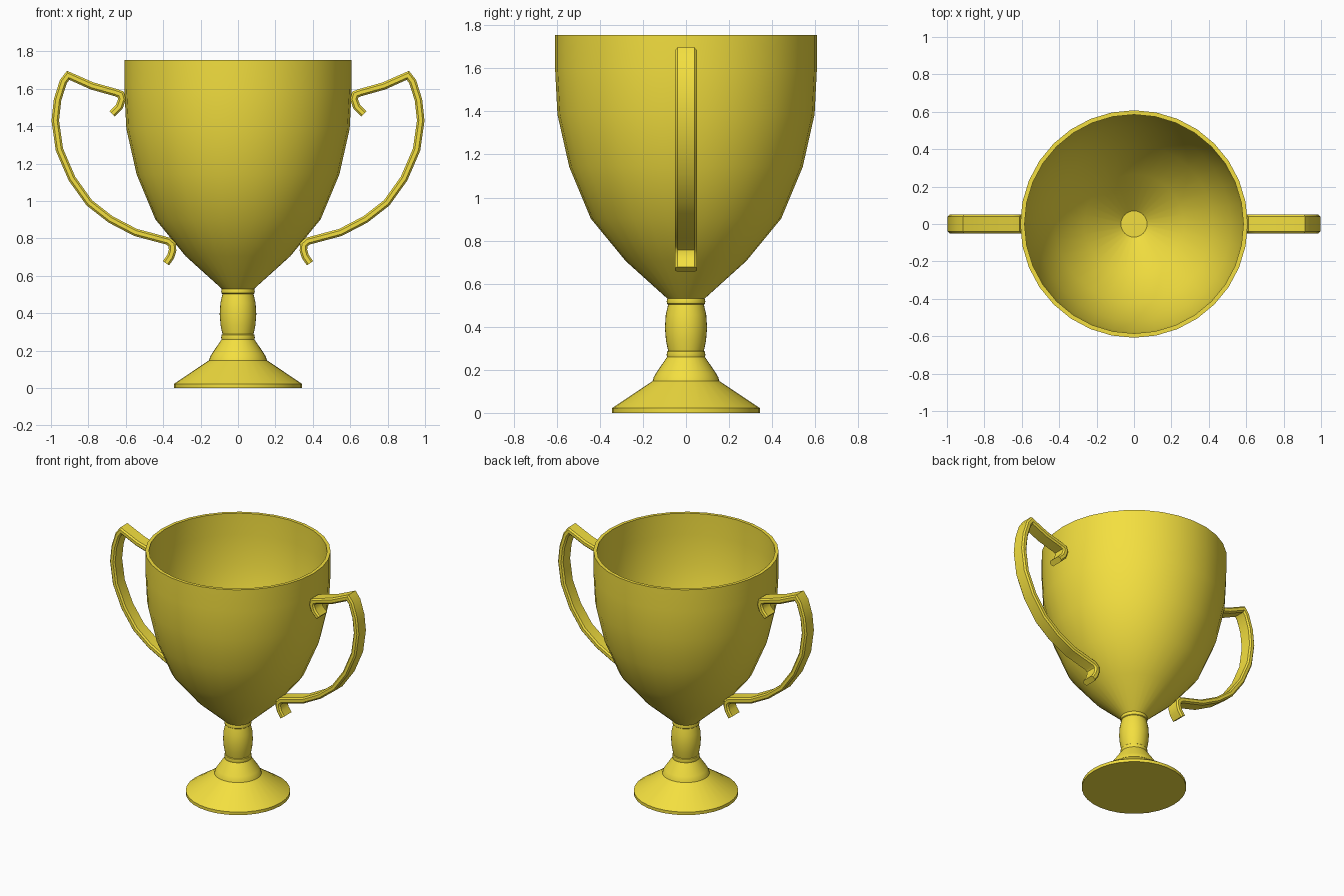
import bpy, bmesh, math
from mathutils import Vector

if "Cube" in bpy.data.objects:
    bpy.data.objects.remove(bpy.data.objects["Cube"])

gold = bpy.data.materials.new("gold")
gold.diffuse_color = (0.9, 0.74, 0.05, 1)
gold.use_nodes = True
gold.node_tree.nodes["Principled BSDF"].inputs["Base Color"].default_value = gold.diffuse_color


def finish(bm, name, angle):
    bmesh.ops.recalc_face_normals(bm, faces=bm.faces)
    mesh = bpy.data.meshes.new(name)
    bm.to_mesh(mesh)
    bm.free()
    ob = bpy.data.objects.new(name, mesh)
    bpy.context.collection.objects.link(ob)
    mesh.materials.append(gold)
    bpy.ops.object.select_all(action='DESELECT')
    ob.select_set(True)
    bpy.context.view_layer.objects.active = ob
    bpy.ops.object.shade_smooth_by_angle(angle=math.radians(angle))
    return ob


def skin(bm, rings, loop=True):
    """Join consecutive rings of vertices with quads."""
    for a, b in zip(rings, rings[1:]):
        n = len(a)
        for i in range(n):
            j = (i + 1) % n
            bm.faces.new((a[i], a[j], b[j], b[i]))
    bm.faces.new(rings[0])
    bm.faces.new(rings[-1])


def lathe(name, profile, sides=32):
    bm = bmesh.new()
    rings = [[bm.verts.new((r * math.cos(math.tau * i / sides),
                            r * math.sin(math.tau * i / sides), z))
              for i in range(sides)] for r, z in profile]
    skin(bm, rings)
    return finish(bm, name, 30)


# Foot and stem
lathe("foot", [(.343, 0), (.343, .022), (.155, .148), (.15, .165), (.14, .183),
               (.088, .26)])
lathe("stem", [(.08, .255), (.088, .26), (.09, .27), (.088, .284), (.083, .288),
               (.093, .335), (.098, .395), (.094, .455), (.083, .503),
               (.088, .507), (.09, .518), (.086, .532)])

# Hollow bowl: outside up to the rim, then back down inside
lathe("bowl", [(.086, .53), (.28, .705), (.442, .902), (.542, 1.142),
               (.597, 1.386), (.608, 1.6), (.608, 1.755),
               (.585, 1.755), (.585, 1.6), (.575, 1.39), (.52, 1.15),
               (.423, .918), (.265, .725), (.07, .55)])

# Handles: chamfered band swept along a curve in the xz plane
path = [(.672, 1.466), (.635, 1.503), (.620, 1.545), (.628, 1.57), (.655, 1.58),
        (.78, 1.615), (.908, 1.672), (.934, 1.638), (.965, 1.54), (.977, 1.43),
        (.955, 1.275), (.888, 1.12), (.795, .99), (.682, .902), (.548, .832),
        (.372, .785), (.351, .765), (.35, .735), (.36, .703), (.385, .667)]
W, T, C = .05, .02, .01
section = [(-W, -T + C), (-W + C, -T), (W - C, -T), (W, -T + C),
           (W, T - C), (W - C, T), (-W + C, T), (-W, T - C)]
pts = [Vector((x, 0, z)) for x, z in path]
bm = bmesh.new()
rings = []
for i, p in enumerate(pts):
    d0 = (p - pts[max(i - 1, 0)]).normalized()
    d1 = (pts[min(i + 1, len(pts) - 1)] - p).normalized()
    t = (d0 + d1).normalized()
    n = Vector((-t.z, 0, t.x))
    miter = min(1.25, 1 / max(.3, t.dot(d1 if i == 0 else d0)))
    rings.append([bm.verts.new(p + n * v * miter + Vector((0, u, 0)))
                  for u, v in section])
skin(bm, rings)
handles = finish(bm, "handles", 40)
handles.modifiers.new("Mirror", 'MIRROR')
